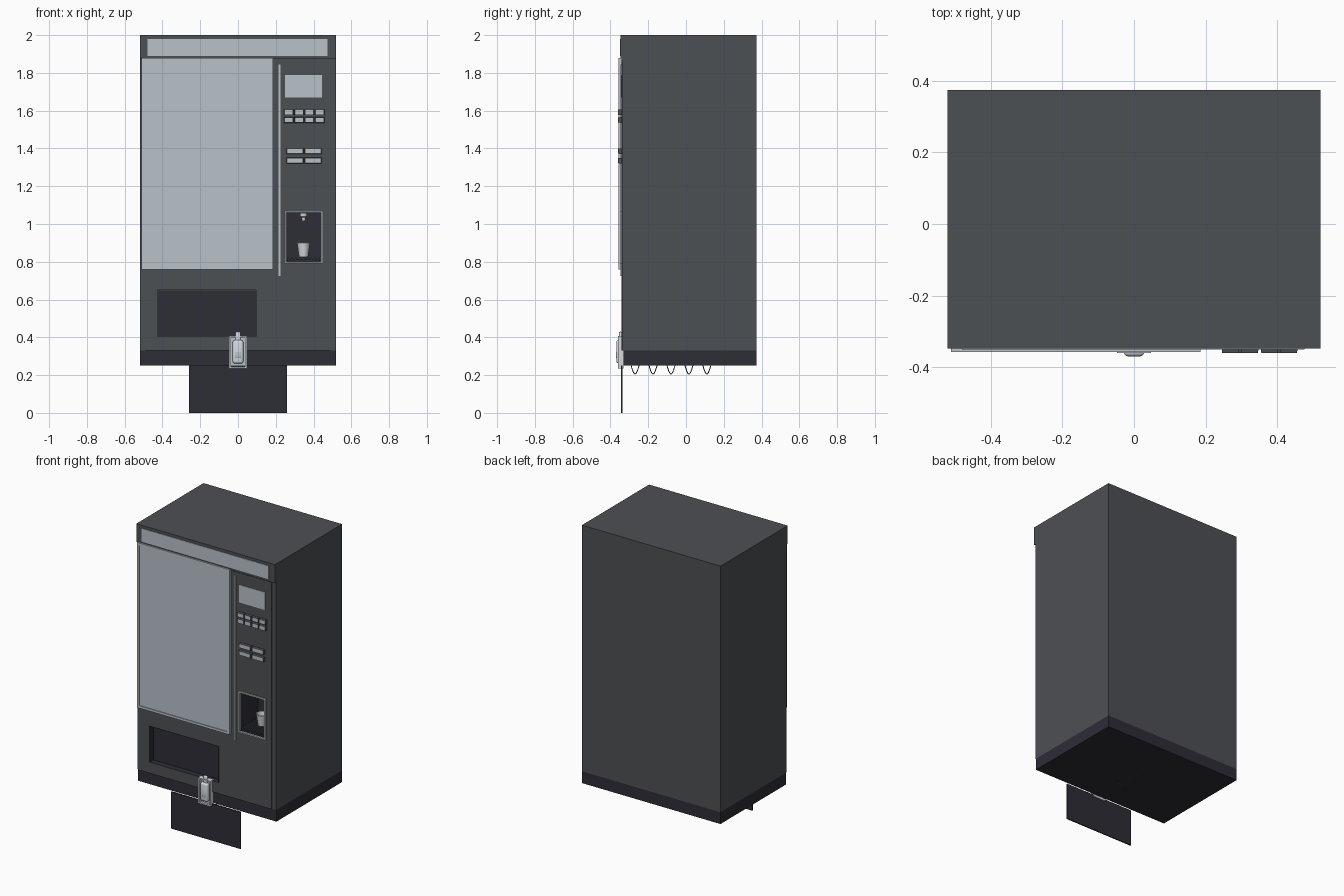
import bpy, bmesh, math
from mathutils import Matrix, Vector

cube = bpy.data.objects.get("Cube")
if cube:
    bpy.data.objects.remove(cube, do_unlink=True)


def material(name, rgb):
    m = bpy.data.materials.new(name)
    m.use_nodes = True
    m.diffuse_color = (*rgb, 1)
    m.node_tree.nodes["Principled BSDF"].inputs["Base Color"].default_value = (*rgb, 1)
    return m


GREY = material("cabinet grey", (0.073, 0.08, 0.088))
DARK = material("dark plastic", (0.027, 0.026, 0.037))
LIGHT = material("pale panel", (0.48, 0.54, 0.59))
WHITE = material("white plastic", (0.66, 0.7, 0.73))


def finish(name, bm, *mats):
    mesh = bpy.data.meshes.new(name)
    bm.to_mesh(mesh)
    bm.free()
    for m in mats:
        mesh.materials.append(m)
    ob = bpy.data.objects.new(name, mesh)
    bpy.context.collection.objects.link(ob)
    return ob


def add_box(bm, x, y, z):
    """Add a box spanning the (low, high) pairs x, y and z."""
    size = [b - a for a, b in (x, y, z)]
    mid = [(a + b) / 2 for a, b in (x, y, z)]
    mat = Matrix.Translation(mid) @ Matrix.Diagonal((*size, 1))
    return bmesh.ops.create_cube(bm, size=1, matrix=mat)["verts"]


def box(name, x, y, z, mat, bevel=0):
    bm = bmesh.new()
    add_box(bm, x, y, z)
    if bevel:
        bmesh.ops.bevel(bm, geom=bm.edges[:], offset=bevel, segments=3,
                        profile=0.5, affect='EDGES')
    return finish(name, bm, mat)


def frame(name, x, y, z, w, mat):
    """Rectangular border of width w."""
    bm = bmesh.new()
    for side in ((x[0], x[0] + w), (x[1] - w, x[1])):
        add_box(bm, side, y, z)
    for rail in ((z[0], z[0] + w), (z[1] - w, z[1])):
        add_box(bm, (x[0] + w, x[1] - w), y, rail)
    return finish(name, bm, mat)


def lathe(name, profile, x, y, mat, steps=24):
    """Spin (radius, height) points about a vertical axis."""
    bm = bmesh.new()
    verts = [bm.verts.new((r, 0, z)) for r, z in profile]
    edges = [bm.edges.new(pair) for pair in zip(verts, verts[1:])]
    bmesh.ops.spin(bm, geom=verts + edges, cent=(0, 0, 0), axis=(0, 0, 1),
                   angle=math.tau, steps=steps)
    bmesh.ops.remove_doubles(bm, verts=bm.verts[:], dist=0.0001)
    bmesh.ops.recalc_face_normals(bm, faces=bm.faces[:])
    ob = finish(name, bm, mat)
    ob.location = (x, y, 0)
    smooth(ob)
    return ob


def smooth(ob):
    bpy.ops.object.select_all(action='DESELECT')
    ob.select_set(True)
    bpy.context.view_layer.objects.active = ob
    bpy.ops.object.shade_smooth_by_angle(angle=math.radians(35))


# Cabinet, header, plinth and door
cabinet = box("cabinet", (-.52, .52), (-.335, .373), (.33, 2), GREY)
box("header", (-.52, .52), (-.347, -.335), (1.875, 2), GREY)
box("plinth", (-.52, .52), (-.33, .373), (.25, .33), DARK)
door = box("door", (-.49, .49), (-.341, -.335), (.33, 1.87), GREY)
box("header_sign", (-.48, .475), (-.35, -.346), (1.89, 1.98), LIGHT)


# Recesses: cut through the door, then lined with an open dark tray
def recess(name, x, z, depth):
    back = -.341 + depth
    cutter = box(name + "_cutter", x, (-.4, back), z, DARK)
    cutter.hide_render = True
    for target in (cabinet, door):
        mod = target.modifiers.new(name, 'BOOLEAN')
        mod.operation = 'DIFFERENCE'
        mod.solver = 'EXACT'
        mod.object = cutter
        bpy.ops.object.select_all(action='DESELECT')
        bpy.context.view_layer.objects.active = target
        bpy.ops.object.modifier_apply(modifier=name)
    bpy.data.objects.remove(cutter, do_unlink=True)
    e = .001
    bm = bmesh.new()
    add_box(bm, (x[0] + e, x[1] - e), (-.341, back - e), (z[0] + e, z[1] - e))
    bm.normal_update()
    bmesh.ops.delete(bm, geom=[f for f in bm.faces if f.normal.y < -.9],
                     context='FACES')
    bmesh.ops.reverse_faces(bm, faces=bm.faces[:])
    finish(name + "_lining", bm, DARK)


recess("pickup_bay", (-.425, .095), (.405, .65), .04)
recess("cup_bay", (.255, .44), (.8, 1.06), .19)

# Display window and trim
frame("window_frame", (-.51, .185), (-.357, -.335), (.76, 1.88), .016, LIGHT)
box("window_glass", (-.494, .169), (-.352, -.337), (.776, 1.864), LIGHT)
box("trim_strip", (.215, .225), (-.348, -.34), (.725, 1.845), LIGHT)
box("screen", (.25, .445), (-.344, -.34), (1.67, 1.79), LIGHT)
frame("cup_bay_frame", (.245, .45), (-.349, -.335), (.79, 1.07), .01, LIGHT)


# Buttons: tapered grey bodies with pale fronts
def buttons(name, x0, width, columns, pitch, rows):
    bm = bmesh.new()
    for col in range(columns):
        x = x0 + col * pitch
        for z in rows:
            for v in add_box(bm, (x, x + width), (-.359, -.34), (z, z + .031)):
                if v.co.y < -.35:
                    v.co.x += .003 if v.co.x < x + width / 2 else -.003
                    v.co.z += .002 if v.co.z < z + .015 else -.002
    bm.normal_update()
    for f in bm.faces:
        f.material_index = int(f.normal.y < -.9)
    finish(name, bm, GREY, LIGHT)


buttons("upper_buttons", .243, .051, 4, .0545, (1.535, 1.576))
buttons("lower_buttons", .256, .09, 2, .097, (1.32, 1.37))

# Cup, nozzle and drip grille
lathe("cup", [(0, .825), (.024, .825), (.034, .9), (.037, .903), (.033, .905),
              (.023, .832), (0, .832)], .347, -.24, WHITE)
lathe("nozzle", [(0, 1.015), (.009, 1.015), (.01, 1.035), (.018, 1.04),
                 (.02, 1.059), (0, 1.059)], .347, -.24, WHITE)
box("drip_tray", (.26, .435), (-.335, -.16), (.802, .812), DARK)
bm = bmesh.new()
for i in range(9):
    x = .263 + i * .02
    add_box(bm, (x, x + .008), (-.333, -.165), (.811, .822))
finish("drip_grille", bm, GREY)

# Hanging flap
box("flap", (-.26, .26), (-.345, -.337), (0, .25), DARK)

# Handle: surround, backing plate, rounded grip and latch tongue
frame("handle_surround", (-.047, .047), (-.36, -.33), (.235, .408), .009, WHITE)
box("handle_plate", (-.04, .04), (-.345, -.33), (.242, .4), LIGHT)
smooth(box("handle_grip", (-.028, .028), (-.369, -.34), (.262, .385), WHITE, .011))
smooth(box("handle_tongue", (-.014, .014), (-.356, -.338), (.35, .43), WHITE, .007))
smooth(box("handle_button", (-.018, .018), (-.37, -.35), (.29, .325), LIGHT, .004))

# Wire spiral showing under the plinth
curve = bpy.data.curves.new("spiral", 'CURVE')
curve.dimensions = '3D'
curve.bevel_depth = .0025
curve.bevel_resolution = 1
turns, per_turn, pitch = 5, 24, .095
count = turns * per_turn + 1
spline = curve.splines.new('POLY')
spline.points.add(count - 1)
for i, p in enumerate(spline.points):
    a = math.tau * i / per_turn
    p.co = (.055 * math.sin(a), -.317 + pitch * i / per_turn,
            .261 + .055 * math.cos(a), 1)
curve.materials.append(GREY)
spiral = bpy.data.objects.new("spiral", curve)
bpy.context.collection.objects.link(spiral)
